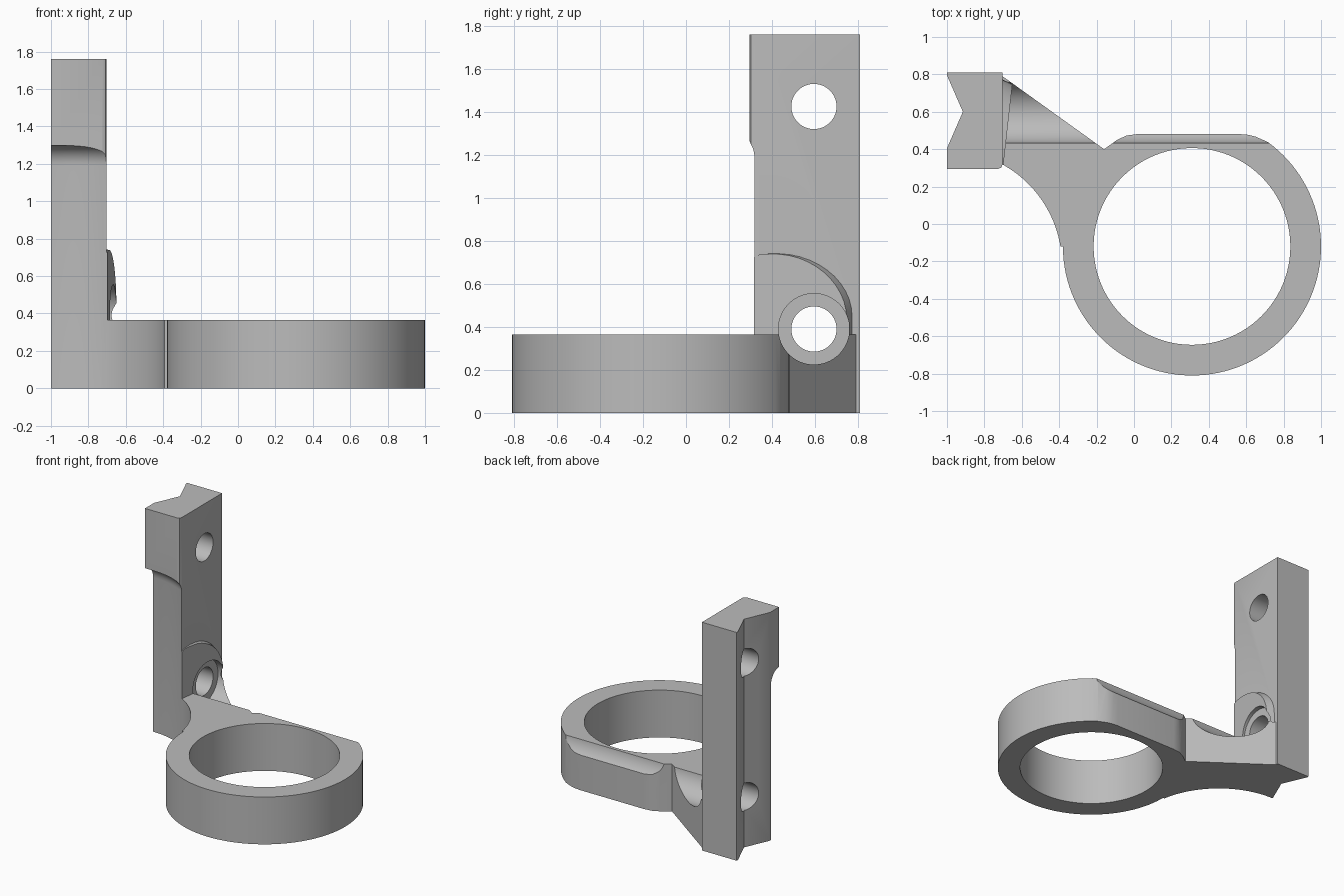
import bpy, bmesh
from math import radians, cos, sin
from mathutils import Matrix, Vector

if "Cube" in bpy.data.objects:
    bpy.data.objects.remove(bpy.data.objects["Cube"])

grey = bpy.data.materials.new("plain grey")
grey.use_nodes = True
colour = (0.5, 0.5, 0.5, 1)
grey.diffuse_color = colour
grey.node_tree.nodes["Principled BSDF"].inputs["Base Color"].default_value = colour


def finish(bm, name):
    bmesh.ops.recalc_face_normals(bm, faces=bm.faces)
    mesh = bpy.data.meshes.new(name)
    bm.to_mesh(mesh)
    bm.free()
    mesh.materials.append(grey)
    obj = bpy.data.objects.new(name, mesh)
    bpy.context.collection.objects.link(obj)
    return obj


def loft(name, lower, upper):
    """Solid between two matching outlines."""
    bm = bmesh.new()
    a = [bm.verts.new(p) for p in lower]
    b = [bm.verts.new(p) for p in upper]
    bm.faces.new(a)
    bm.faces.new(b)
    for i in range(len(a)):
        j = (i + 1) % len(a)
        bm.faces.new((a[i], a[j], b[j], b[i]))
    return finish(bm, name)


def prism(name, outline, height):
    return loft(name, [(x, y, 0) for x, y in outline],
                [(x, y, height) for x, y in outline])


def cylinder(name, radius, start, end, top_round=0):
    """Cylinder from start to end, with an optional rounded far rim."""
    start, end = Vector(start), Vector(end)
    axis = end - start
    bm = bmesh.new()
    bmesh.ops.create_cone(bm, cap_ends=True, segments=96, radius1=radius,
                          radius2=radius, depth=axis.length)
    if top_round:
        rim = [e for e in bm.edges if all(v.co.z > 0 for v in e.verts)]
        bmesh.ops.bevel(bm, geom=rim, offset=top_round, segments=8,
                        profile=0.5, affect='EDGES')
    turn = Vector((0, 0, 1)).rotation_difference(axis).to_matrix().to_4x4()
    bm.transform(Matrix.Translation((start + end) / 2) @ turn)
    obj = finish(bm, name)
    obj.hide_render = True
    return obj


def combine(body, tool, operation):
    mod = body.modifiers.new(tool.name, 'BOOLEAN')
    mod.operation, mod.solver, mod.object = operation, 'EXACT', tool
    bpy.context.view_layer.objects.active = body
    bpy.ops.object.modifier_apply(modifier=mod.name)
    bpy.data.objects.remove(tool)


# Upright post with a V groove down its outer side
post = prism("mounting_bracket", [
    (-1, 0.295), (-0.725, 0.295), (-0.709, 0.302), (-0.703, 0.32),
    (-0.703, 0.81), (-1, 0.81), (-1, 0.795), (-0.915, 0.6), (-1, 0.405)], 1.76)

# Ring with flattened back, joined to a wedge-shaped arm
cx, cy, outer = 0.31, -0.12, 0.69
outline = [(cx + outer * cos(radians(a)), cy + outer * sin(radians(a)))
           for a in range(180, 415, 3)]
outline += [(0.65, 0.467), (0.61, 0.477), (0.56, 0.481), (0.02, 0.481),
            (-0.04, 0.473), (-0.09, 0.45), (-0.16, 0.4), (-0.703, 0.79),
            (-0.73, 0.79), (-0.73, -0.12)]
arm = prism("ring_arm", outline, 0.365)

# Slanted pad around the lower bolt hole
pad = [(0.3, 0.2), (0.3, 0.69), (0.315, 0.725), (0.35, 0.741), (0.43, 0.745)]
pad += [(0.43 + 0.355 * sin(radians(a)), 0.455 + 0.29 * cos(radians(a)))
        for a in range(10, 91, 8)]
pad += [(0.785, 0.45), (0.785, 0.2)]
front = []
for y, z in pad:
    t = (y - 0.3) / 0.485
    front.append((-0.7 + 0.05 * t, y - 0.037 * t, z - 0.02 * t))
boss = loft("bolt_pad", [(-0.73, y, z) for y, z in pad], front)

combine(post, arm, 'UNION')
combine(post, boss, 'UNION')

# Cuts: ring bore, rounded front relief, screw clearance and bolt holes
hole_y = 0.595
cutters = [
    cylinder("ring_bore", 0.526, (cx, cy, -0.2), (cx, cy, 0.6)),
    cylinder("front_relief", 0.615, (-1, -0.22, -0.2), (-1, -0.22, 1.3), 0.11),
    cylinder("screw_clearance", 0.165, (-0.703, hole_y, 0.39), (1.2, hole_y, 0.39)),
    cylinder("lower_hole", 0.105, (-1.2, hole_y, 0.39), (-0.5, hole_y, 0.39)),
    cylinder("upper_hole", 0.105, (-1.2, hole_y, 1.425), (-0.5, hole_y, 1.425)),
]
for cutter in cutters:
    combine(post, cutter, 'DIFFERENCE')

# Smooth curves, crisp corners
bpy.ops.object.select_all(action='DESELECT')
post.select_set(True)
bpy.context.view_layer.objects.active = post
bpy.ops.object.shade_smooth_by_angle(angle=radians(25))
